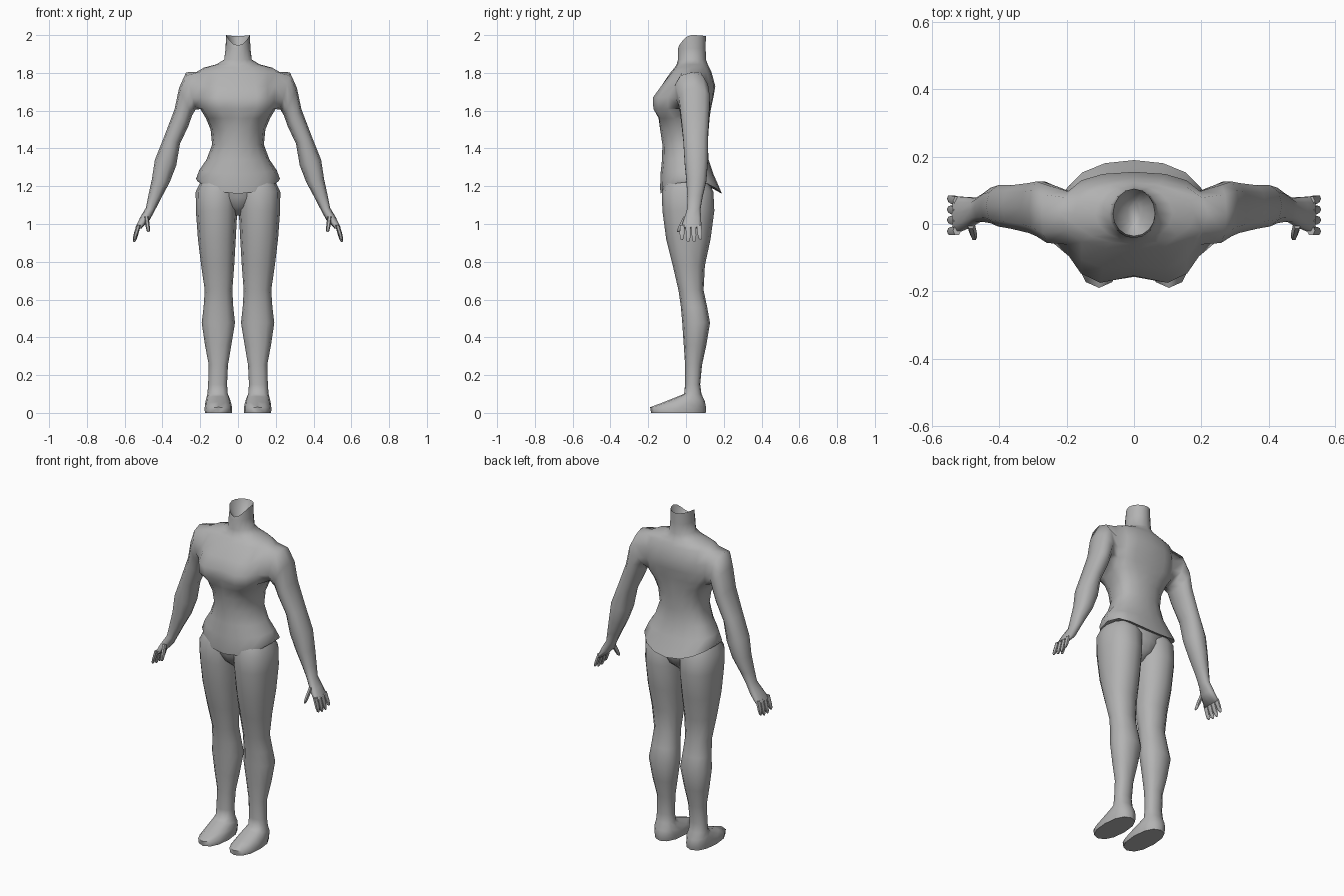
import bpy, bmesh, math
from mathutils import Vector

cube = bpy.data.objects.get("Cube")
if cube:
    bpy.data.objects.remove(cube)

grey = bpy.data.materials.new("plain_grey")
grey.use_nodes = True
COLOUR = (0.45, 0.45, 0.45, 1)
grey.diffuse_color = COLOUR
grey.node_tree.nodes["Principled BSDF"].inputs["Base Color"].default_value = COLOUR


def power(v, p):
    return math.copysign(abs(v) ** p, v) if abs(v) > 1e-6 else 0.0


def ring(bm, c, u, v, n, p=1.0):
    """Closed ring of verts around c, spanned by half axes u and v."""
    c, u, v = Vector(c), Vector(u), Vector(v)
    angles = [2 * math.pi * i / n for i in range(n)]
    return [bm.verts.new(c + u * power(math.cos(a), p) + v * power(math.sin(a), p)) for a in angles]


def join(bm, a, b):
    n = len(a)
    for i in range(n):
        j = (i + 1) % n
        bm.faces.new((a[i], a[j], b[j], b[i]))


def loft(bm, rings, cap_start=True, cap_end=True):
    for a, b in zip(rings, rings[1:]):
        join(bm, a, b)
    if cap_start:
        bm.faces.new(rings[0])
    if cap_end:
        bm.faces.new(rings[-1])


def finish(bm, name, angle=60):
    bmesh.ops.recalc_face_normals(bm, faces=bm.faces[:])
    mesh = bpy.data.meshes.new(name)
    bm.to_mesh(mesh)
    bm.free()
    mesh.materials.append(grey)
    obj = bpy.data.objects.new(name, mesh)
    bpy.context.collection.objects.link(obj)
    bpy.ops.object.select_all(action='DESELECT')
    obj.select_set(True)
    bpy.context.view_layer.objects.active = obj
    bpy.ops.object.shade_smooth_by_angle(angle=math.radians(angle))
    return obj


# Torso and neck: z, half width, front y, back y, squareness, front drop, back drop, cleavage
TORSO = [
    (1.24, .19, -.11, .12, .8, .05, .04, 0),
    (1.225, .214, -.135, .19, .75, .065, .065, 0),
    (1.24, .222, -.137, .178, .8, .05, .05, 0),
    (1.285, .205, -.135, .145, .85, .02, .02, 0),
    (1.34, .167, -.127, .12, .85, 0, 0, 0),
    (1.42, .137, -.125, .115, .85, 0, 0, 0),
    (1.50, .145, -.137, .12, .8, 0, 0, 0),
    (1.56, .17, -.15, .125, .7, 0, 0, .005),
    (1.61, .2, -.182, .132, .55, 0, 0, .025),
    (1.67, .205, -.184, .145, .55, 0, 0, .03),
    (1.73, .21, -.14, .155, .65, 0, 0, .015),
    (1.805, .22, -.08, .135, .8, 0, 0, 0),
    (1.828, .18, -.06, .123, .9, 0, 0, 0),
    (1.845, .115, -.05, .115, 1, 0, 0, 0),
    (1.87, .073, -.042, .106, 1, 0, 0, 0),
    (1.93, .066, -.042, .104, 1, 0, 0, 0),
    (2.0, .063, -.036, .105, 1, .055, .005, 0),
    (1.9, .02, 0, .07, 1, 0, 0, 0),
]
COLS, MID_Y = 16, .03
FRONT = 12                     # column on the front centre line
ARM_LOW, ARM_HIGH = 8, 11      # rows of the armhole


def torso_ring(bm, z, hw, yf, yb, p, drop_f, drop_b, dent):
    out = []
    for k in range(COLS):
        a = 2 * math.pi * k / COLS
        s, c = math.sin(a), math.cos(a)
        depth, drop = (yb - MID_Y, drop_b) if s > 0 else (MID_Y - yf, drop_f)
        y = MID_Y + depth * power(s, p) + (dent if k == FRONT else 0)
        out.append(bm.verts.new((hw * power(c, min(1, p + .2)), y, z - drop * s * s)))
    return out


bm = bmesh.new()
rows = [torso_ring(bm, *r) for r in TORSO]
for r, (low, high) in enumerate(zip(rows, rows[1:])):
    for k in range(COLS):
        hole = ARM_LOW <= r < ARM_HIGH and k in (0, 15, 7, 8)
        if not hole:
            j = (k + 1) % COLS
            bm.faces.new((low[k], low[j], high[j], high[k]))
bm.faces.new(rows[0])
bm.faces.new(rows[-1])

# Arms down to the palm: outer x, z, inner x, z, front y, back y
ARM = [
    (.275, 1.803, .225, 1.605, -.06, .12),
    (.312, 1.72, .243, 1.575, -.04, .13),
    (.336, 1.607, .262, 1.52, -.03, .125),
    (.392, 1.46, .307, 1.425, -.017, .118),
    (.44, 1.34, .327, 1.31, -.01, .118),
    (.456, 1.236, .362, 1.22, .0, .11),
    (.475, 1.15, .405, 1.14, .005, .09),
    (.488, 1.085, .44, 1.072, .005, .078),
    (.518, 1.035, .468, 1.02, -.012, .082),
    (.542, .985, .512, .975, -.028, .084),
]
# Fingers: root and tip; the last is the thumb
FINGERS = [((.526, y * .9, .995), (.55, y, tip)) for y, tip in
           ((-.022, .915), (.012, .905), (.044, .905), (.076, .918))]
FINGERS.append(((.485, .0, 1.04), (.474, -.043, .957)))

for side in (1, -1):
    arm = []
    for ox, oz, ix, iz, yf, yb in ARM:
        arm.append(ring(bm, (side * (ox + ix) / 2, (yf + yb) / 2, (oz + iz) / 2),
                        (side * (ox - ix) / 2, 0, (oz - iz) / 2),
                        (0, (yf - yb) / 2, 0), 10, .85))
    # Walk the armhole edge from the top, down the front and up the back
    mid = 0 if side > 0 else 8
    walk = [(ARM_HIGH, 0)] + [(r, -1) for r in range(ARM_HIGH, ARM_LOW - 1, -1)]
    walk += [(ARM_LOW, 0)] + [(r, 1) for r in range(ARM_LOW, ARM_HIGH + 1)]
    hole = [rows[r][(mid + side * d) % COLS] for r, d in walk]
    loft(bm, [hole] + arm, cap_start=False)
finish(bm, "torso_and_arms", 75)

for side, label in ((1, "left"), (-1, "right")):
    bm = bmesh.new()
    for root, tip in FINGERS:
        a, b = Vector(root), Vector(tip)
        rings = []
        for t, size in ((0, .015), (.6, .014), (.9, .011), (1, .005)):
            c = a.lerp(b, t)
            c.x *= side
            rings.append(ring(bm, c, (size * .8, 0, 0), (0, size, 0), 6))
        loft(bm, rings)
    finish(bm, label + "_fingers")

# Legs and feet: front z, back z, inner x, outer x, front y, back y
LEG = [
    (1.22, 1.22, 0, .2, -.11, .12),
    (1.17, 1.17, 0, .224, -.128, .145),
    (1.07, 1.07, .004, .223, -.125, .15),
    (.92, .92, .012, .212, -.105, .13),
    (.78, .78, .02, .195, -.07, .1),
    (.65, .65, .03, .176, -.04, .093),
    (.56, .56, .025, .182, -.027, .112),
    (.477, .477, .016, .192, -.02, .127),
    (.36, .36, .035, .175, -.012, .108),
    (.255, .255, .053, .155, -.005, .085),
    (.15, .15, .058, .158, -.005, .075),
    (.1, .1, .054, .162, -.01, .082),
    (.088, .06, .043, .169, -.04, .1),
    (.058, .03, .034, .175, -.115, .106),
    (.03, .012, .031, .177, -.19, .106),
    (0, 0, .033, .175, -.185, .104),
]
for side, label in ((1, "left"), (-1, "right")):
    bm = bmesh.new()
    loft(bm, [ring(bm, (side * (xi + xo) / 2, (yf + yb) / 2, (zf + zb) / 2),
                   (side * (xo - xi) / 2, 0, 0),
                   (0, (yb - yf) / 2, (zb - zf) / 2), 12, .88)
              for zf, zb, xi, xo, yf, yb in LEG])
    finish(bm, label + "_leg")

# Pelvis between the legs: z, half width, front y, back y
PELVIS = [(1.2, .17, -.12, .14), (1.14, .13, -.112, .135),
          (1.09, .08, -.085, .115), (1.045, .025, -.03, .06)]
bm = bmesh.new()
loft(bm, [ring(bm, (0, (yf + yb) / 2, z), (hw, 0, 0), (0, (yb - yf) / 2, 0), 12, .8)
          for z, hw, yf, yb in PELVIS])
finish(bm, "pelvis")
